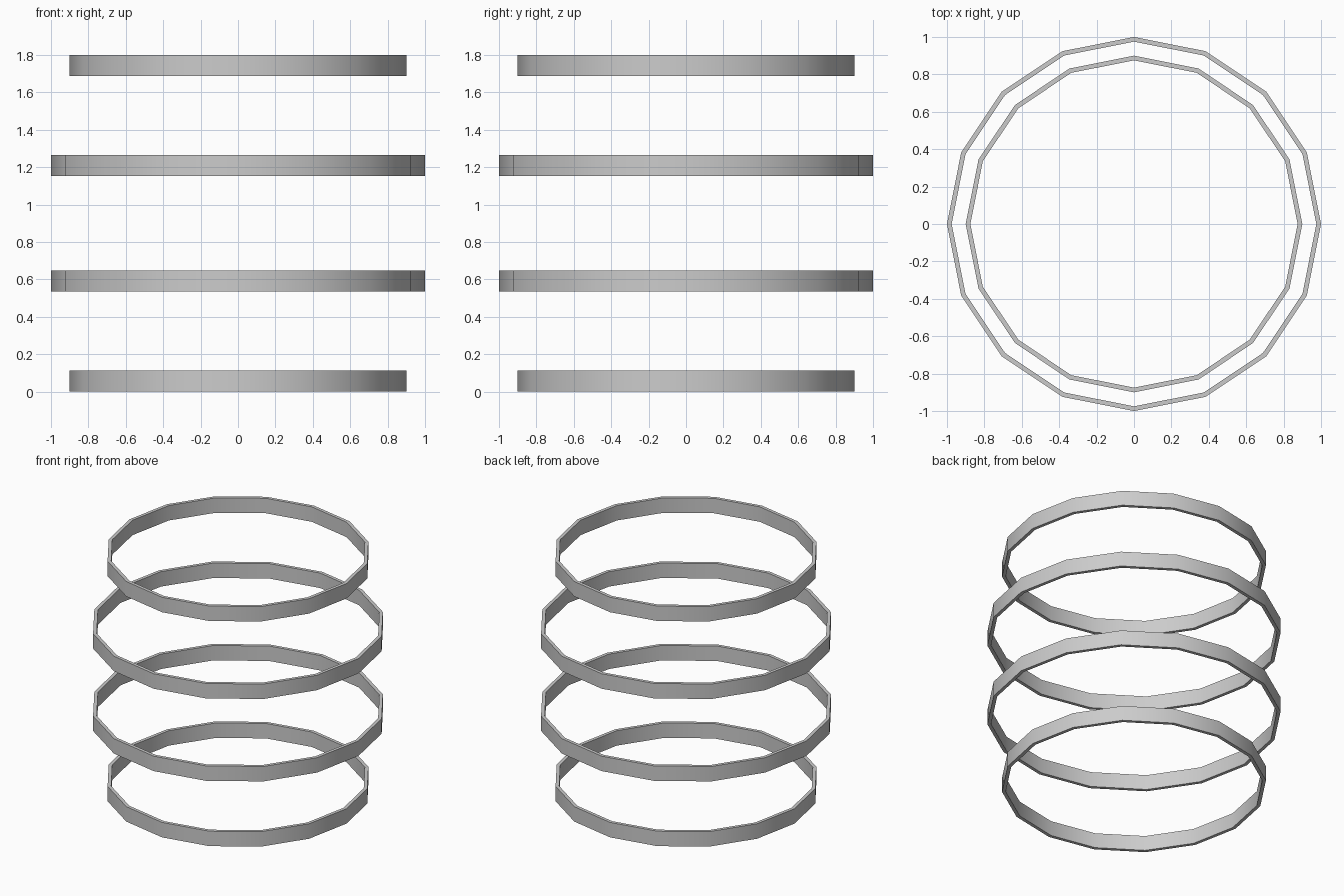
import bpy, bmesh, math

if "Cube" in bpy.data.objects:
    bpy.data.objects.remove(bpy.data.objects["Cube"])

SIDES, WALL, HEIGHT = 16, 0.025, 0.112

grey = bpy.data.materials.new("grey")
grey.diffuse_color = (0.6, 0.6, 0.6, 1)
grey.use_nodes = True
grey.node_tree.nodes["Principled BSDF"].inputs["Base Color"].default_value = grey.diffuse_color


def ring(name, radius, base):
    """Flat band: a rectangular section carried round a 16-sided circle."""
    section = [(radius, base), (radius, base + HEIGHT),
               (radius - WALL, base + HEIGHT), (radius - WALL, base)]
    bm = bmesh.new()
    loops = []
    for i in range(SIDES):
        a = math.tau * i / SIDES
        loops.append([bm.verts.new((r * math.cos(a), r * math.sin(a), z))
                      for r, z in section])
    for i in range(SIDES):
        p, q = loops[i], loops[(i + 1) % SIDES]
        for j in range(4):
            k = (j + 1) % 4
            bm.faces.new((p[j], q[j], q[k], p[k]))
    bmesh.ops.recalc_face_normals(bm, faces=bm.faces)
    mesh = bpy.data.meshes.new(name)
    bm.to_mesh(mesh)
    bm.free()
    mesh.materials.append(grey)
    obj = bpy.data.objects.new(name, mesh)
    bpy.context.collection.objects.link(obj)
    bpy.ops.object.select_all(action='DESELECT')
    obj.select_set(True)
    bpy.context.view_layer.objects.active = obj
    bpy.ops.object.shade_smooth_by_angle(angle=math.radians(30))


# Two narrow end rings and two wider middle rings
ring("bottom_ring", 0.9, 0.0)
ring("lower_middle_ring", 1.0, 0.535)
ring("upper_middle_ring", 1.0, 1.153)
ring("top_ring", 0.9, 1.688)
